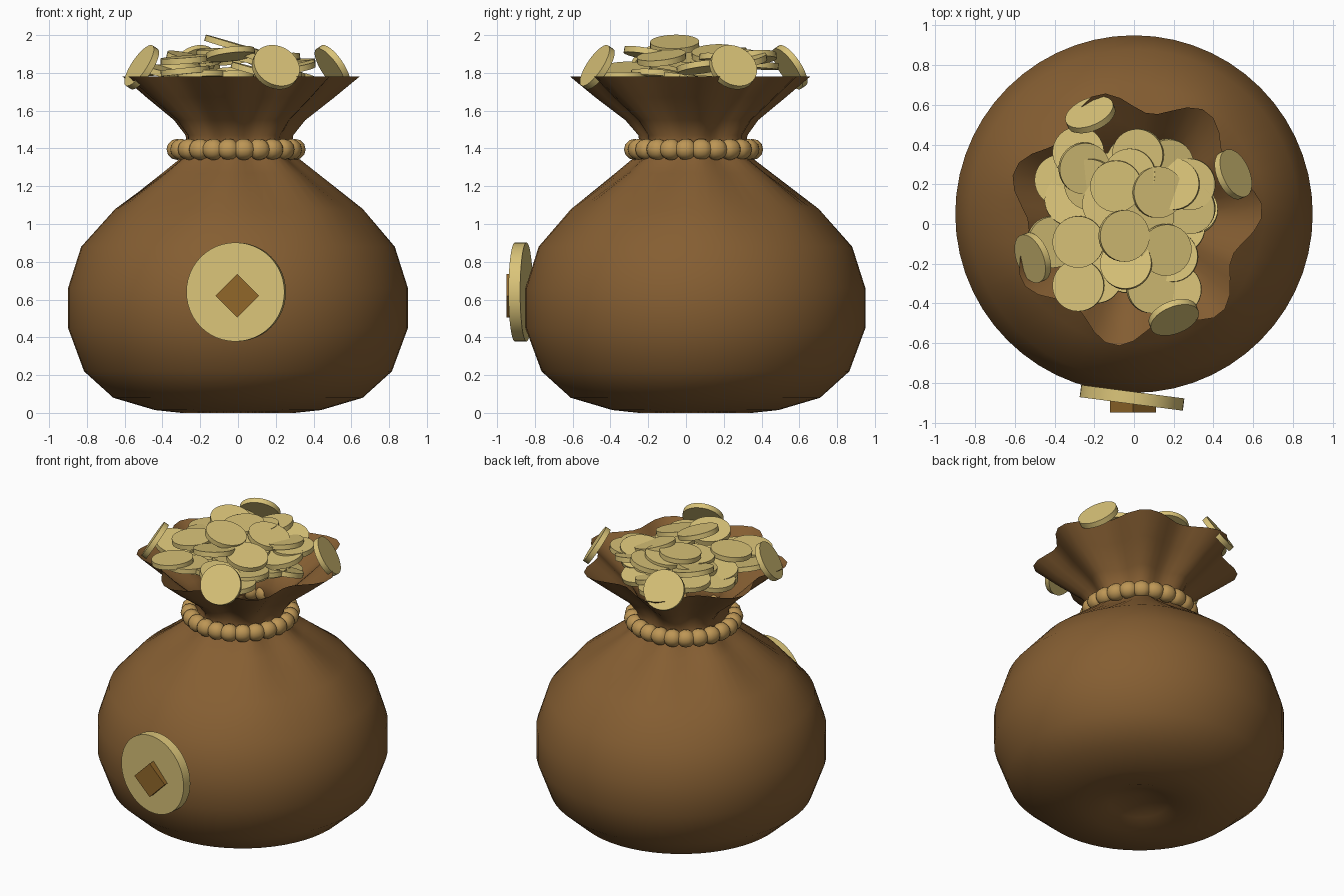
import bpy, bmesh, math, random
from mathutils import Vector, Matrix

if "Cube" in bpy.data.objects:
    bpy.data.objects.remove(bpy.data.objects["Cube"])

random.seed(4)


def material(name, rgb):
    m = bpy.data.materials.new(name)
    m.diffuse_color = (*rgb, 1)
    m.use_nodes = True
    m.node_tree.nodes["Principled BSDF"].inputs["Base Color"].default_value = m.diffuse_color
    return m


BROWN = material("bag brown", (0.235, 0.112, 0.032))
GOLD = material("coin gold", (0.70, 0.55, 0.19))
ROPE = material("rope tan", (0.51, 0.305, 0.091))
BRONZE = material("emblem bronze", (0.283, 0.136, 0.023))


def finish(name, bm, mat, angle=40):
    bmesh.ops.recalc_face_normals(bm, faces=bm.faces)
    me = bpy.data.meshes.new(name)
    bm.to_mesh(me)
    bm.free()
    me.materials.append(mat)
    ob = bpy.data.objects.new(name, me)
    bpy.context.collection.objects.link(ob)
    bpy.ops.object.select_all(action='DESELECT')
    ob.select_set(True)
    bpy.context.view_layer.objects.active = ob
    bpy.ops.object.shade_smooth_by_angle(angle=math.radians(angle))
    return ob


def skin(bm, rings):
    """Join neighbouring closed rings of vertices with quads."""
    for a, b in zip(rings, rings[1:]):
        n = len(a)
        for i in range(n):
            bm.faces.new((a[i], a[(i + 1) % n], b[(i + 1) % n], b[i]))


def disc(name, centre, normal, radius, thick, mat, sides=32):
    bm = bmesh.new()
    turn = Vector((0, 0, 1)).rotation_difference(Vector(normal).normalized())
    bmesh.ops.create_cone(bm, cap_ends=True, segments=sides, radius1=radius,
                          radius2=radius, depth=thick,
                          matrix=Matrix.Translation(centre) @ turn.to_matrix().to_4x4())
    return finish(name, bm, mat, 30)


# Bag: rings of (radius, height, fold depth, centre y), with seven folds
PROFILE = [(0.18, 0.04, 0, .05), (0.30, 0.0, 0, .05), (0.44, 0.015, 0, .05),
           (0.66, 0.08, 0, .05), (0.815, 0.22, 0, .05), (0.90, 0.45, 0, .05),
           (0.90, 0.66, 0, .05), (0.83, 0.88, 0, .05), (0.655, 1.08, .006, .05),
           (0.40, 1.27, .022, .045), (0.30, 1.35, .02, .04), (0.27, 1.40, .015, .04),
           (0.275, 1.47, .02, .04), (0.33, 1.55, .03, .035), (0.47, 1.67, .045, .03),
           (0.59, 1.78, .06, .03)]
SIDES = 56
bm = bmesh.new()
rings = []
for r, z, fold, cy in PROFILE:
    ring = []
    for i in range(SIDES):
        a = math.tau * i / SIDES
        rr = r + fold * math.cos(7 * (a - math.radians(4)))
        ring.append(bm.verts.new((rr * math.cos(a), cy + rr * math.sin(a), z)))
    rings.append(ring)
skin(bm, rings)
# dimpled underside
tip = bm.verts.new((0, 0.05, 0.10))
for i in range(SIDES):
    bm.faces.new((rings[0][i], tip, rings[0][(i + 1) % SIDES]))
finish("bag", bm, BROWN, 60)

# Beaded rope around the neck
BEADS, STEP, ROUND = 24, 6, 12
bm = bmesh.new()
rings = []
for i in range(BEADS * STEP):
    a = math.tau * i / (BEADS * STEP)
    t = abs(math.sin(a * BEADS / 2))
    tube = 0.038 + 0.018 * math.sqrt(t)
    ring = []
    for j in range(ROUND):
        b = math.tau * j / ROUND
        r = 0.315 + tube * math.cos(b)
        ring.append(bm.verts.new((-0.01 + r * math.cos(a), 0.04 + r * math.sin(a),
                                  1.395 + tube * math.sin(b))))
    rings.append(ring)
skin(bm, rings + rings[:1])
finish("neck_rope", bm, ROPE, 70)

# Large front medallion with a plain raised boss
disc("medallion", (-0.01, -0.875, 0.64), (-0.13, -0.99, 0), 0.262, 0.062, GOLD, 48)
disc("medallion_boss", (-0.005, -0.91, 0.62), (0, -1, 0), 0.115, 0.08, BRONZE, 4)


def tilted(azimuth, tilt):
    a, t = math.radians(azimuth), math.radians(tilt)
    return (math.sin(t) * math.cos(a), math.sin(t) * math.sin(a), math.cos(t))


# Four coins leaning outward on the rim
for x, y in [(0.2, -0.47), (-0.51, -0.17), (0.5, 0.25), (-0.22, 0.55)]:
    az = math.degrees(math.atan2(y - 0.03, x))
    disc("rim_coin", (x, y, 1.83), tilted(az, 58), 0.128, 0.035, GOLD)

# Heaped coins leaning to the left
LEFT = [(-.28, .36, 1.84), (-.37, .22, 1.81), (-.32, .12, 1.82), (-.22, .20, 1.86),
        (-.28, -.09, 1.87), (-.28, -.31, 1.81), (-.19, -.27, 1.79), (-.04, -.20, 1.90),
        (.28, .08, 1.83), (.28, .20, 1.85), (.20, .20, 1.87), (.02, .35, 1.88),
        (-.09, .19, 1.91), (-.02, .25, 1.89), (-.13, .10, 1.87), (.21, -.33, 1.78)]
for x, y, z in LEFT:
    disc("pile_coin", (x, y, z), tilted(random.uniform(90, 250), random.uniform(3, 13)),
         0.13, 0.032, GOLD)

# Heaped coins leaning to the right
RIGHT = [(-.05, -.06, 1.95), (.16, -.13, 1.88), (.09, -.32, 1.81), (.12, .16, 1.90),
         (-.25, .28, 1.87), (-.41, -.09, 1.81), (.17, .30, 1.86), (.07, .03, 1.87)]
for x, y, z in RIGHT:
    disc("pile_coin", (x, y, z), tilted(random.uniform(-60, 0), random.uniform(13, 17)),
         0.13, 0.032, GOLD)

# Buried coins filling the mouth
for k in range(22):
    a = k * 2.4
    r = 0.30 * math.sqrt((k + 0.5) / 22)
    z = random.uniform(1.70, 1.79)
    disc("buried_coin", (r * math.cos(a), 0.03 + r * math.sin(a), z),
         tilted(random.uniform(0, 360), random.uniform(5, 20)), 0.128, 0.032, GOLD)
